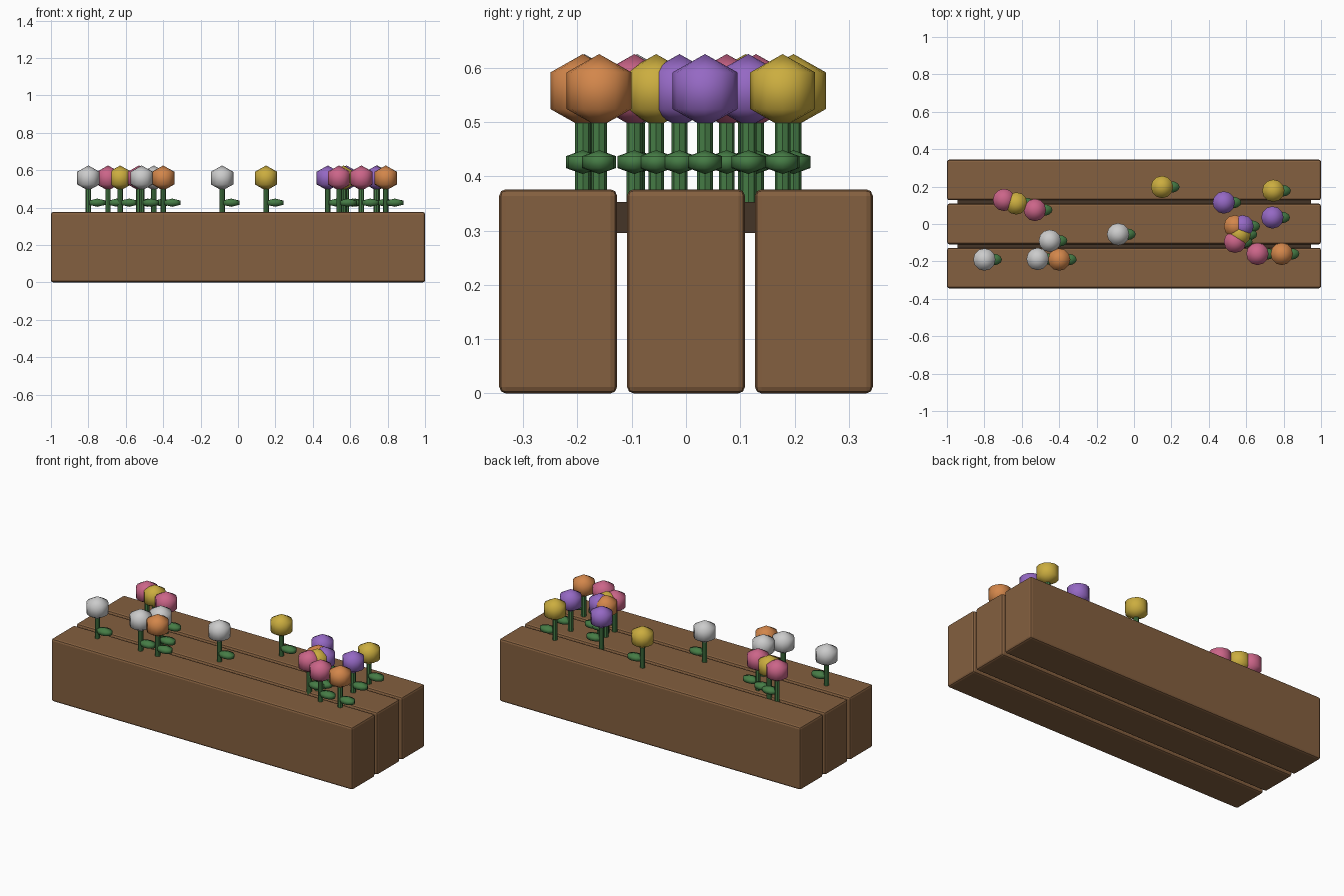
import bpy

if "Cube" in bpy.data.objects:
    bpy.data.objects.remove(bpy.data.objects["Cube"])


def material(name, rgb):
    m = bpy.data.materials.new(name)
    m.diffuse_color = (*rgb, 1)
    m.use_nodes = True
    m.node_tree.nodes["Principled BSDF"].inputs["Base Color"].default_value = m.diffuse_color
    return m


WOOD = material("wood", (0.23, 0.115, 0.05))
SOIL = material("soil", (0.06, 0.035, 0.02))
GREEN = material("green", (0.06, 0.2, 0.06))
PETAL = {
    "white": material("white", (0.75, 0.75, 0.75)),
    "pink": material("pink", (0.6, 0.13, 0.25)),
    "yellow": material("yellow", (0.6, 0.42, 0.05)),
    "purple": material("purple", (0.3, 0.14, 0.55)),
    "orange": material("orange", (0.65, 0.24, 0.07)),
}


def finish(name, mat):
    ob = bpy.context.object
    ob.name = name
    ob.data.materials.append(mat)
    return ob


def box(name, loc, size, mat, bevel=0):
    bpy.ops.mesh.primitive_cube_add(size=1, location=loc)
    ob = finish(name, mat)
    ob.scale = size
    bpy.ops.object.transform_apply(location=False, rotation=False, scale=True)
    if bevel:
        mod = ob.modifiers.new("bevel", 'BEVEL')
        mod.width, mod.segments = bevel, 2


def ball(name, loc, scale, mat):
    bpy.ops.mesh.primitive_uv_sphere_add(segments=12, ring_count=3, radius=1, location=loc)
    ob = finish(name, mat)
    ob.scale = scale
    bpy.ops.object.transform_apply(location=False, rotation=False, scale=True)
    bpy.ops.object.shade_smooth()


# Three solid timber beams with a soil strip showing in the gaps
for name, y in (("front_beam", -0.2355), ("middle_beam", 0), ("back_beam", 0.2355)):
    box(name, (0, y, 0.188), (2, 0.217, 0.376), WOOD, 0.012)
box("soil", (0, 0, 0.324), (1.89, 0.58, 0.057), SOIL)

# Flowers: x, y, petal colour
FLOWERS = [
    (-0.80, -0.190, "white"), (-0.695, 0.129, "pink"), (-0.63, 0.110, "yellow"),
    (-0.53, 0.075, "pink"), (-0.45, -0.09, "white"), (-0.515, -0.187, "white"),
    (-0.40, -0.190, "orange"), (-0.085, -0.055, "white"), (0.15, 0.198, "yellow"),
    (0.48, 0.115, "purple"), (0.745, 0.178, "yellow"), (0.74, 0.035, "purple"),
    (0.54, -0.012, "orange"), (0.58, -0.012, "purple"), (0.565, -0.055, "yellow"),
    (0.54, -0.095, "pink"), (0.66, -0.16, "pink"), (0.79, -0.16, "orange"),
]
for x, y, colour in FLOWERS:
    # Stem
    bpy.ops.mesh.primitive_cylinder_add(vertices=8, radius=0.0145, depth=0.2,
                                        location=(x, y, 0.445))
    finish("flower_stem", GREEN)
    bpy.ops.object.shade_smooth_by_angle()
    # Leaf to one side, then the bloom
    ball("flower_leaf", (x + 0.048, y, 0.426), (0.053, 0.036, 0.022), GREEN)
    ball("flower_head", (x, y, 0.5575), (0.069, 0.069, 0.0675), PETAL[colour])
